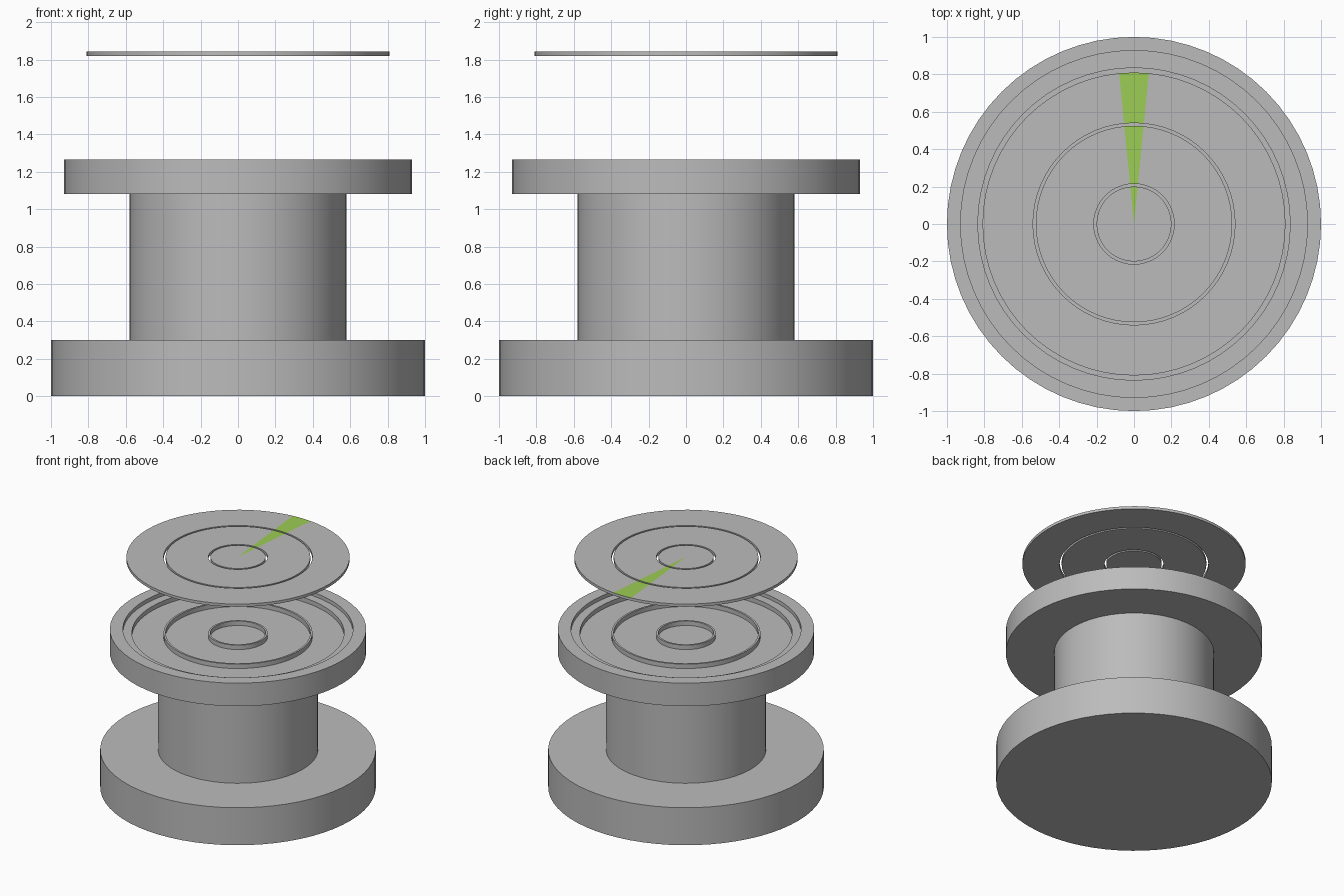
import bpy, bmesh, math

if "Cube" in bpy.data.objects:
    bpy.data.objects.remove(bpy.data.objects["Cube"])

SEG = 64


def material(name, rgb):
    m = bpy.data.materials.new(name)
    m.diffuse_color = (*rgb, 1)
    m.use_nodes = True
    m.node_tree.nodes["Principled BSDF"].inputs["Base Color"].default_value = m.diffuse_color
    return m


grey = material("grey", (0.50, 0.50, 0.50))
green = material("lime_green", (0.34, 0.61, 0.09))


def lathe(name, profile, closed=False):
    """Revolve (radius, z) points about z; radius 0 makes a pole."""
    bm = bmesh.new()
    rings = []
    for r, z in profile:
        if r == 0:
            rings.append([bm.verts.new((0, 0, z))] * SEG)
        else:
            rings.append([bm.verts.new((r * math.cos(2 * math.pi * i / SEG),
                                        r * math.sin(2 * math.pi * i / SEG), z))
                          for i in range(SEG)])
    pairs = list(zip(rings, rings[1:]))
    if closed:
        pairs.append((rings[-1], rings[0]))
    for a, b in pairs:
        for i in range(SEG):
            j = (i + 1) % SEG
            quad = list(dict.fromkeys((a[i], a[j], b[j], b[i])))
            bm.faces.new(quad)
    bmesh.ops.recalc_face_normals(bm, faces=bm.faces)
    me = bpy.data.meshes.new(name)
    bm.to_mesh(me)
    bm.free()
    ob = bpy.data.objects.new(name, me)
    bpy.context.collection.objects.link(ob)
    me.materials.append(grey)
    bpy.context.view_layer.objects.active = ob
    ob.select_set(True)
    bpy.ops.object.shade_smooth_by_angle(angle=math.radians(30))
    ob.select_set(False)
    return ob


def band(r0, r1, z0, z1):
    return [(r0, z0), (r1, z0), (r1, z1), (r0, z1)]


# Base, column and stepped tray
lathe("base", band(0, 1.0, 0, 0.30))
lathe("column", band(0, 0.58, 0.30, 1.08))
lathe("tray", [(0, 1.08), (0.93, 1.08), (0.93, 1.265), (0.835, 1.265),
               (0.835, 1.235), (0.77, 1.235), (0.77, 1.20), (0, 1.20)])

# Thin raised dividers in the tray
lathe("inner_divider", band(0.20, 0.215, 1.20, 1.235), True)
lathe("outer_divider", band(0.525, 0.54, 1.20, 1.235), True)

# Floating lid: centre disc and two rings, split by narrow gaps
lids = [lathe("lid_centre", band(0, 0.20, 1.82, 1.842)),
        lathe("lid_middle_ring", band(0.215, 0.525, 1.82, 1.842), True),
        lathe("lid_outer_ring", band(0.54, 0.81, 1.82, 1.842), True)]

# Green wedge on the top faces pointing to +y
for ob in lids:
    ob.data.materials.append(green)
    for p in ob.data.polygons:
        c = p.center
        if p.normal.z > 0.9 and abs(math.atan2(c.x, c.y)) < math.radians(5.6):
            p.material_index = 1
